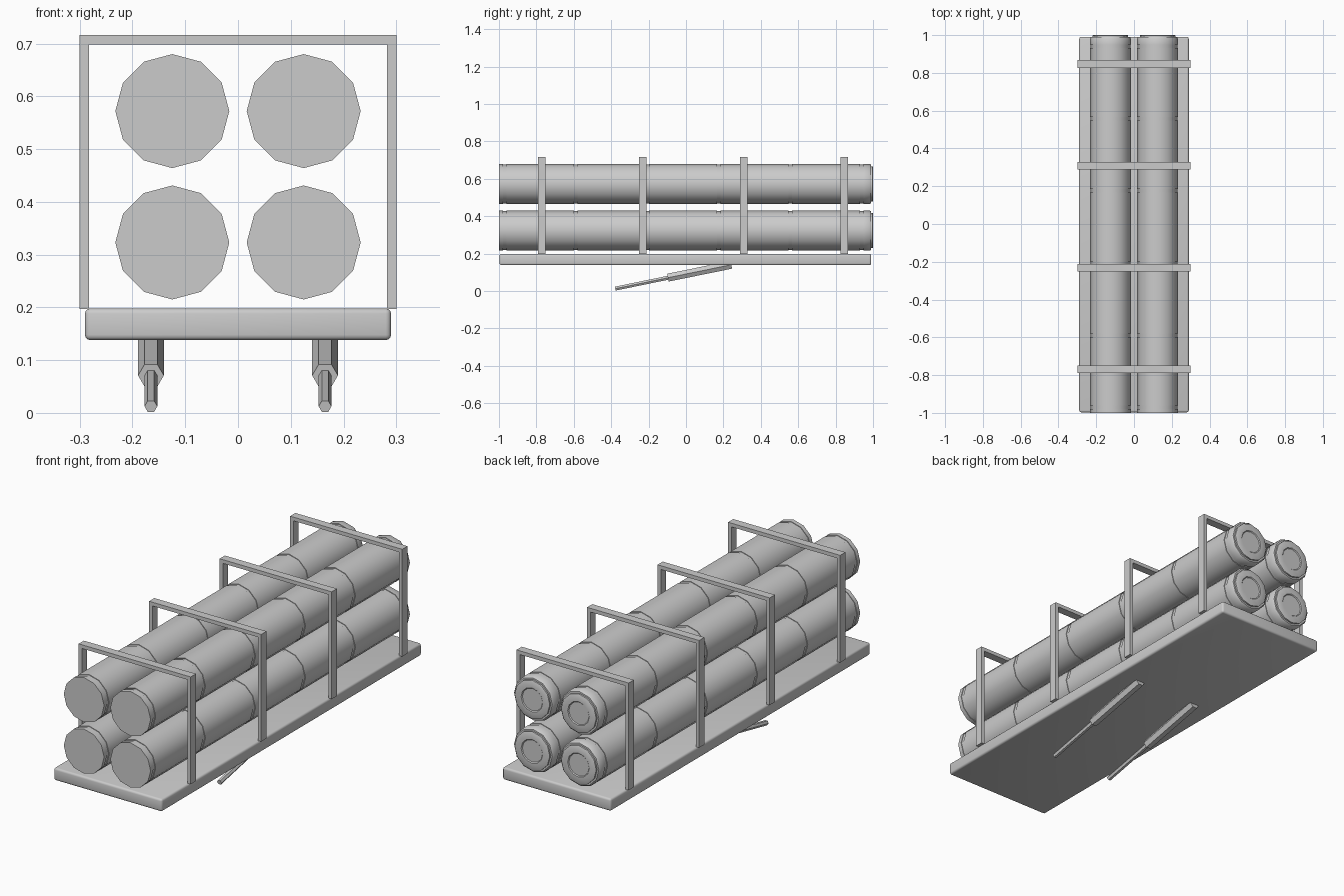
import bpy, bmesh, math
from mathutils import Vector

if "Cube" in bpy.data.objects:
    bpy.data.objects.remove(bpy.data.objects["Cube"])

grey = bpy.data.materials.new("plain_grey")
grey.diffuse_color = (0.6, 0.6, 0.6, 1)
grey.use_nodes = True
grey.node_tree.nodes["Principled BSDF"].inputs["Base Color"].default_value = grey.diffuse_color


def finish(name, bm, smooth=None):
    bmesh.ops.recalc_face_normals(bm, faces=bm.faces)
    me = bpy.data.meshes.new(name)
    bm.to_mesh(me)
    bm.free()
    me.materials.append(grey)
    ob = bpy.data.objects.new(name, me)
    bpy.context.collection.objects.link(ob)
    if smooth:
        bpy.context.view_layer.objects.active = ob
        ob.select_set(True)
        bpy.ops.object.shade_smooth_by_angle(angle=math.radians(smooth))
        ob.select_set(False)
    return ob


def box(name, lo, hi, bevel=0):
    bm = bmesh.new()
    bmesh.ops.create_cube(bm, size=1)
    for v in bm.verts:
        v.co = Vector([lo[i] + (v.co[i] + 0.5) * (hi[i] - lo[i]) for i in range(3)])
    if bevel:
        bmesh.ops.bevel(bm, geom=bm.edges[:], offset=bevel, segments=3,
                        profile=0.5, affect='EDGES')
    return finish(name, bm, 35 if bevel else None)


def lathe(name, x, z, profile, sides=12):
    """Closed round body along y from (y, radius) pairs."""
    bm = bmesh.new()
    rings = [[bm.verts.new((x + r * math.cos(2 * math.pi * i / sides), y,
                            z + r * math.sin(2 * math.pi * i / sides)))
              for i in range(sides)] for y, r in profile]
    for a, b in zip(rings, rings[1:]):
        for i in range(sides):
            j = (i + 1) % sides
            bm.faces.new((a[i], a[j], b[j], b[i]))
    bm.faces.new(rings[0])
    bm.faces.new(rings[-1])
    return finish(name, bm, 40)


def rod(name, x, start, end, r):
    """Six-sided bar in the plane of constant x, from (y, z) to (y, z)."""
    a, b = Vector((x, *start)), Vector((x, *end))
    d = (b - a).normalized()
    side = Vector((1, 0, 0))
    up = side.cross(d)
    bm = bmesh.new()
    rings = [[bm.verts.new(p + r * (side * math.cos(k * math.pi / 3)
                                    + up * math.sin(k * math.pi / 3)))
              for k in range(6)] for p in (a, b)]
    for k in range(6):
        j = (k + 1) % 6
        bm.faces.new((rings[0][k], rings[0][j], rings[1][j], rings[1][k]))
    bm.faces.new(rings[0])
    bm.faces.new(rings[1])
    return finish(name, bm)


# Tube outline: shallow grooves along the body, stepped cap with a dished centre
R = 0.108
outline = [(-1, R)]
for y in (-0.97, -0.59, -0.207, 0.175, 0.557, 0.94):
    outline += [(y - 0.009, R), (y - 0.009, R - 0.003),
                (y + 0.009, R - 0.003), (y + 0.009, R)]
outline += [(0.982, R), (0.99, 0.102), (0.99, 0.094), (0.998, 0.094),
            (1.0, 0.09), (1.0, 0.058), (0.996, 0.054)]
for x in (-0.1245, 0.1245):
    for level, z in (("lower", 0.323), ("upper", 0.572)):
        lathe(f"{level}_tube", x, z, outline)

# Base plate
box("base_plate", (-0.29, -0.997, 0.138), (0.29, 0.99, 0.198), 0.01)

# Four hoop frames
for i in range(4):
    y = -0.77 + 0.539 * i
    bm = bmesh.new()
    outer = [(-0.3, 0.197), (-0.3, 0.716), (0.3, 0.716), (0.3, 0.197)]
    inner = [(0.282, 0.197), (0.282, 0.698), (-0.282, 0.698), (-0.282, 0.197)]
    face = bm.faces.new([bm.verts.new((px, y - 0.02, pz)) for px, pz in outer + inner])
    ext = bmesh.ops.extrude_face_region(bm, geom=[face])
    for g in ext["geom"]:
        if isinstance(g, bmesh.types.BMVert):
            g.co.y += 0.04
    if not face.is_valid or all(len(e.link_faces) == 2 for e in bm.edges):
        pass
    else:
        bmesh.ops.holes_fill(bm, edges=[e for e in bm.edges if e.is_boundary])
    finish("hoop_frame", bm)

# Lifting struts below the base
for x in (-0.165, 0.165):
    rod("strut_sleeve", x, (-0.097, 0.071), (0.242, 0.14), 0.0245)
    rod("strut_rod", x, (-0.378, 0.0125), (-0.05, 0.08), 0.0122)
